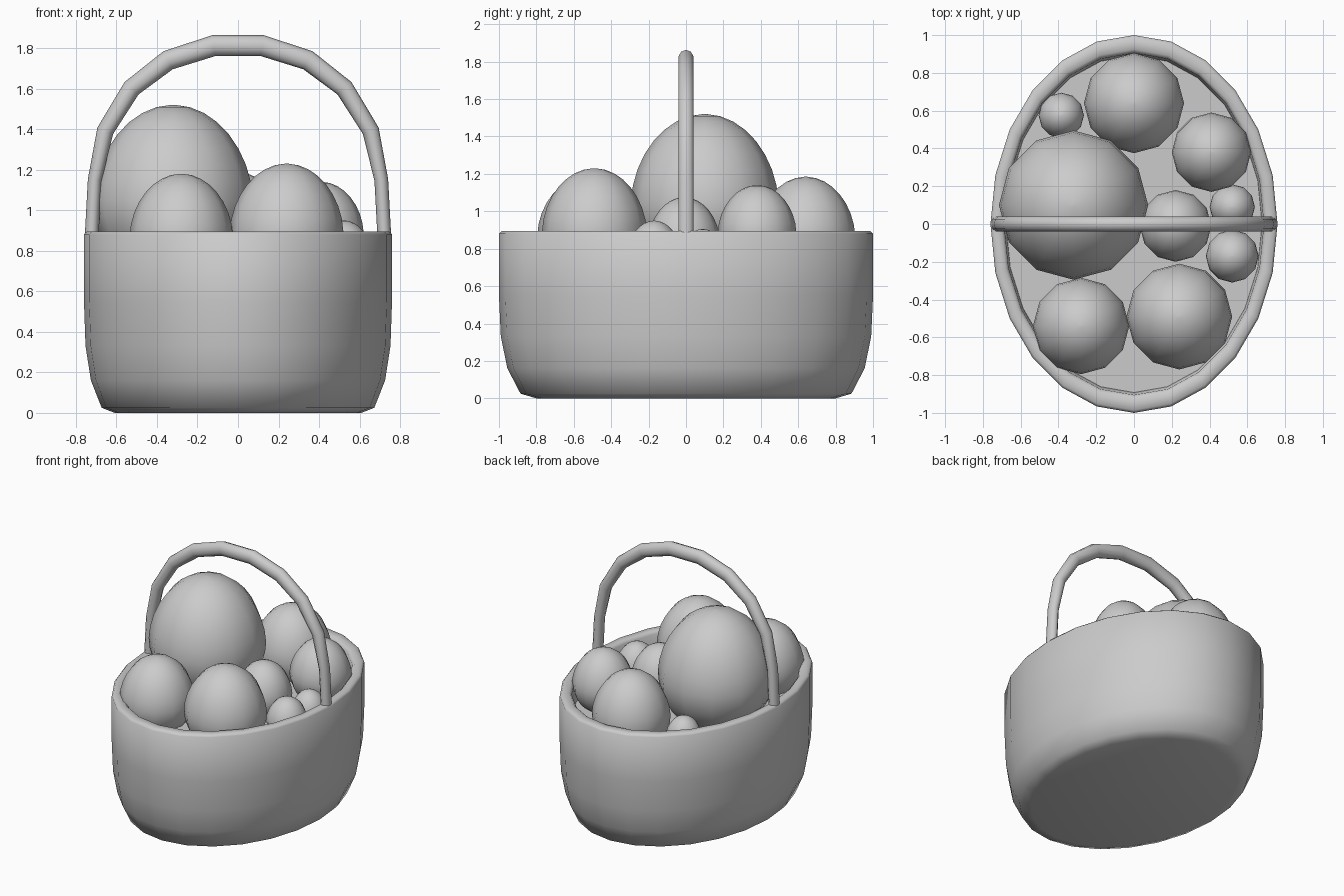
import bpy, bmesh
from math import sin, cos, pi, hypot

if "Cube" in bpy.data.objects:
    bpy.data.objects.remove(bpy.data.objects["Cube"])

grey = bpy.data.materials.new("plain grey")
grey.use_nodes = True
grey.diffuse_color = (0.6, 0.6, 0.6, 1)
grey.node_tree.nodes["Principled BSDF"].inputs["Base Color"].default_value = (0.6, 0.6, 0.6, 1)


def loft(name, rings, smooth_angle):
    """Skin a list of equal vertex rings and cap both ends."""
    bm = bmesh.new()
    loops = [[bm.verts.new(p) for p in ring] for ring in rings]
    n = len(loops[0])
    for a, b in zip(loops, loops[1:]):
        for i in range(n):
            j = (i + 1) % n
            bm.faces.new((a[i], a[j], b[j], b[i]))
    bm.faces.new(loops[0])
    bm.faces.new(loops[-1])
    bmesh.ops.recalc_face_normals(bm, faces=bm.faces)
    mesh = bpy.data.meshes.new(name)
    bm.to_mesh(mesh)
    bm.free()
    mesh.materials.append(grey)
    obj = bpy.data.objects.new(name, mesh)
    bpy.context.collection.objects.link(obj)
    bpy.ops.object.select_all(action="DESELECT")
    obj.select_set(True)
    bpy.context.view_layer.objects.active = obj
    bpy.ops.object.shade_smooth_by_angle(angle=smooth_angle)
    return obj


def oval(rx, ry, z, n, x=0, y=0):
    return [(x + rx * cos(2 * pi * i / n), y + ry * sin(2 * pi * i / n), z) for i in range(n)]


# Basket: oval tub with rounded foot, thick rim and raised inner floor
profile = [(0.80, 0.0), (0.885, 0.025), (0.955, 0.16), (0.99, 0.33), (1.0, 0.55),
           (1.0, 0.88), (0.985, 0.894), (0.925, 0.894), (0.905, 0.875), (0.892, 0.72)]
loft("basket", [oval(0.76 * s, s, z, 24) for s, z in profile], pi / 3)

# Handle: arched tube, thicker across the top, mirrored about x = 0
half = [(0.722, 0.87, 0.034), (0.707, 1.15, 0.034), (0.655, 1.392, 0.042),
        (0.525, 1.602, 0.046), (0.345, 1.74, 0.05), (0.12, 1.812, 0.052)]
path = half + [(-x, z, r) for x, z, r in reversed(half)]
rings = []
for k, (x, z, r) in enumerate(path):
    x0, z0, _ = path[max(k - 1, 0)]
    x1, z1, _ = path[min(k + 1, len(path) - 1)]
    d = hypot(x1 - x0, z1 - z0)
    nx, nz = (z1 - z0) / d, -(x1 - x0) / d
    rings.append([(x + nx * r * cos(t), 0.043 * sin(t), z + nz * r * cos(t))
                  for t in (2 * pi * i / 10 for i in range(10))])
loft("handle", rings, pi / 3)


def egg(name, x, y, r, top):
    """Twelve-sided egg, taller and slimmer above its widest ring."""
    mid = top - 1.2 * r
    rings = []
    for k in range(17):
        t = -pi / 2 + pi * (k + 0.15) / 16.3
        s = sin(t)
        width = r * cos(t) * (1 - 0.05 * max(s, 0))
        rings.append(oval(width, width, mid + r * s * (1.2 if s > 0 else 1), 12, x, y))
    loft(name, rings, pi / 3)


# Eggs: position, radius and top height
egg("giant_egg", -0.32, 0.10, 0.395, 1.52)
egg("back_egg", 0.0, 0.64, 0.265, 1.185)
egg("front_right_egg", -0.28, -0.54, 0.255, 1.18)
egg("front_left_egg", 0.24, -0.49, 0.28, 1.23)
egg("back_left_egg", 0.41, 0.38, 0.21, 1.14)
egg("middle_egg", 0.22, -0.01, 0.19, 1.075)
egg("small_left_egg", 0.52, -0.17, 0.14, 0.95)
egg("tiny_left_egg", 0.52, 0.09, 0.12, 0.905)
egg("tiny_back_egg", -0.385, 0.575, 0.12, 0.93)
